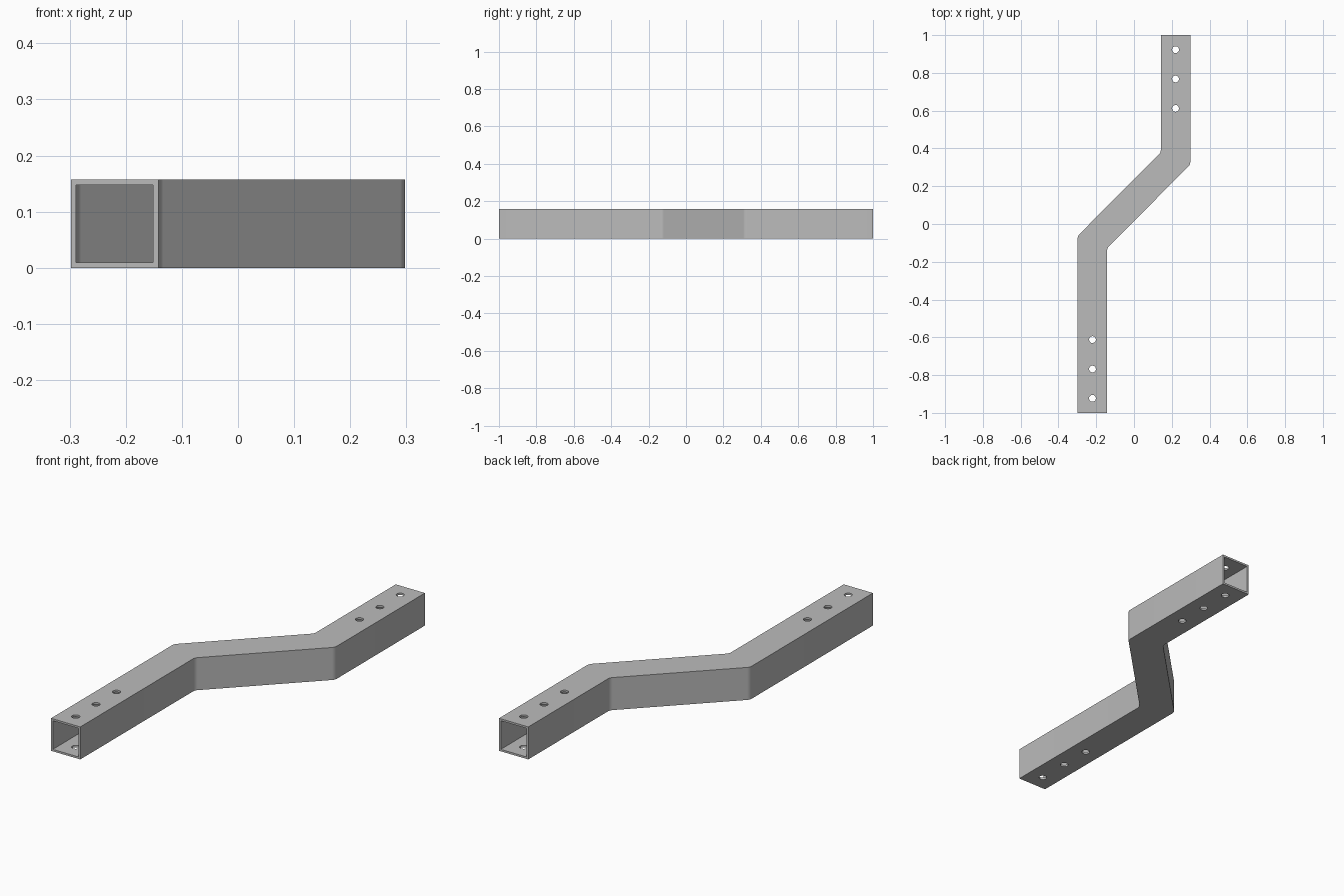
import bpy, bmesh, math

cube = bpy.data.objects.get("Cube")
if cube:
    bpy.data.objects.remove(cube, do_unlink=True)

HALF = 0.078          # half the tube width
HEIGHT = 0.157
WALL = 0.0095
LEG_X = 0.22          # centre lines of the two straight legs
BENDS = (-0.095, 0.347)
BEND_RADIUS = 0.03
HOLE_RADIUS = 0.018
HOLES = (0.612, 0.768, 0.923)
MITRE = math.tan(math.radians(22.5))

steel = bpy.data.materials.new("grey steel")
steel.use_nodes = True
grey = (0.5, 0.5, 0.5, 1)
steel.diffuse_color = grey
steel.node_tree.nodes["Principled BSDF"].inputs["Base Color"].default_value = grey


def add_object(name, bm):
    bmesh.ops.recalc_face_normals(bm, faces=bm.faces[:])
    mesh = bpy.data.meshes.new(name)
    bm.to_mesh(mesh)
    bm.free()
    mesh.materials.append(steel)
    obj = bpy.data.objects.new(name, mesh)
    bpy.context.collection.objects.link(obj)
    return obj


def bent_bar(name, half, end, z0, z1):
    """Solid bar following the offset path, with rounded bends."""
    def side(s):
        shift = s * half
        return [(-LEG_X + shift, -end),
                (-LEG_X + shift, BENDS[0] - shift * MITRE),
                (LEG_X + shift, BENDS[1] - shift * MITRE),
                (LEG_X + shift, end)]
    bm = bmesh.new()
    outline = side(1) + side(-1)[::-1]
    base = bm.faces.new([bm.verts.new((x, y, z0)) for x, y in outline])
    made = bmesh.ops.extrude_face_region(bm, geom=[base], use_keep_orig=True)
    top = [v for v in made["geom"] if isinstance(v, bmesh.types.BMVert)]
    bmesh.ops.translate(bm, verts=top, vec=(0, 0, z1 - z0))
    bmesh.ops.recalc_face_normals(bm, faces=bm.faces[:])
    corners = [e for e in bm.edges
               if abs(e.verts[0].co.z - e.verts[1].co.z) > 0.01
               and abs(e.verts[0].co.y) < 0.9]
    bmesh.ops.bevel(bm, geom=corners, offset=BEND_RADIUS * MITRE,
                    offset_type='OFFSET', segments=6, profile=0.5,
                    affect='EDGES')
    return add_object(name, bm)


# Square tube and its bore
tube = bent_bar("bent_square_tube", HALF, 1, 0, HEIGHT)
bore = bent_bar("bore_cutter", HALF - WALL, 1.05, WALL, HEIGHT - WALL)

# Bolt holes through the top and bottom walls of both legs
bm = bmesh.new()
for s in (-1, 1):
    for y in HOLES:
        made = bmesh.ops.create_cone(bm, cap_ends=True, segments=32,
                                     radius1=HOLE_RADIUS, radius2=HOLE_RADIUS,
                                     depth=HEIGHT * 2)
        bmesh.ops.translate(bm, verts=made["verts"],
                            vec=(s * LEG_X, s * y, HEIGHT / 2))
drills = add_object("bolt_hole_cutter", bm)

# Apply the cuts
for cutter in (bore, drills):
    cutter.hide_render = True
    mod = tube.modifiers.new(cutter.name, 'BOOLEAN')
    mod.operation = 'DIFFERENCE'
    mod.solver = 'EXACT'
    mod.object = cutter
bpy.context.view_layer.update()
evaluated = tube.evaluated_get(bpy.context.evaluated_depsgraph_get())
cut_mesh = bpy.data.meshes.new_from_object(evaluated)
tube.modifiers.clear()
tube.data = cut_mesh
for cutter in (bore, drills):
    bpy.data.objects.remove(cutter, do_unlink=True)

# Smooth bends and holes, crisp tube edges
bpy.ops.object.select_all(action='DESELECT')
tube.select_set(True)
bpy.context.view_layer.objects.active = tube
bpy.ops.object.shade_smooth_by_angle(angle=math.radians(30))
